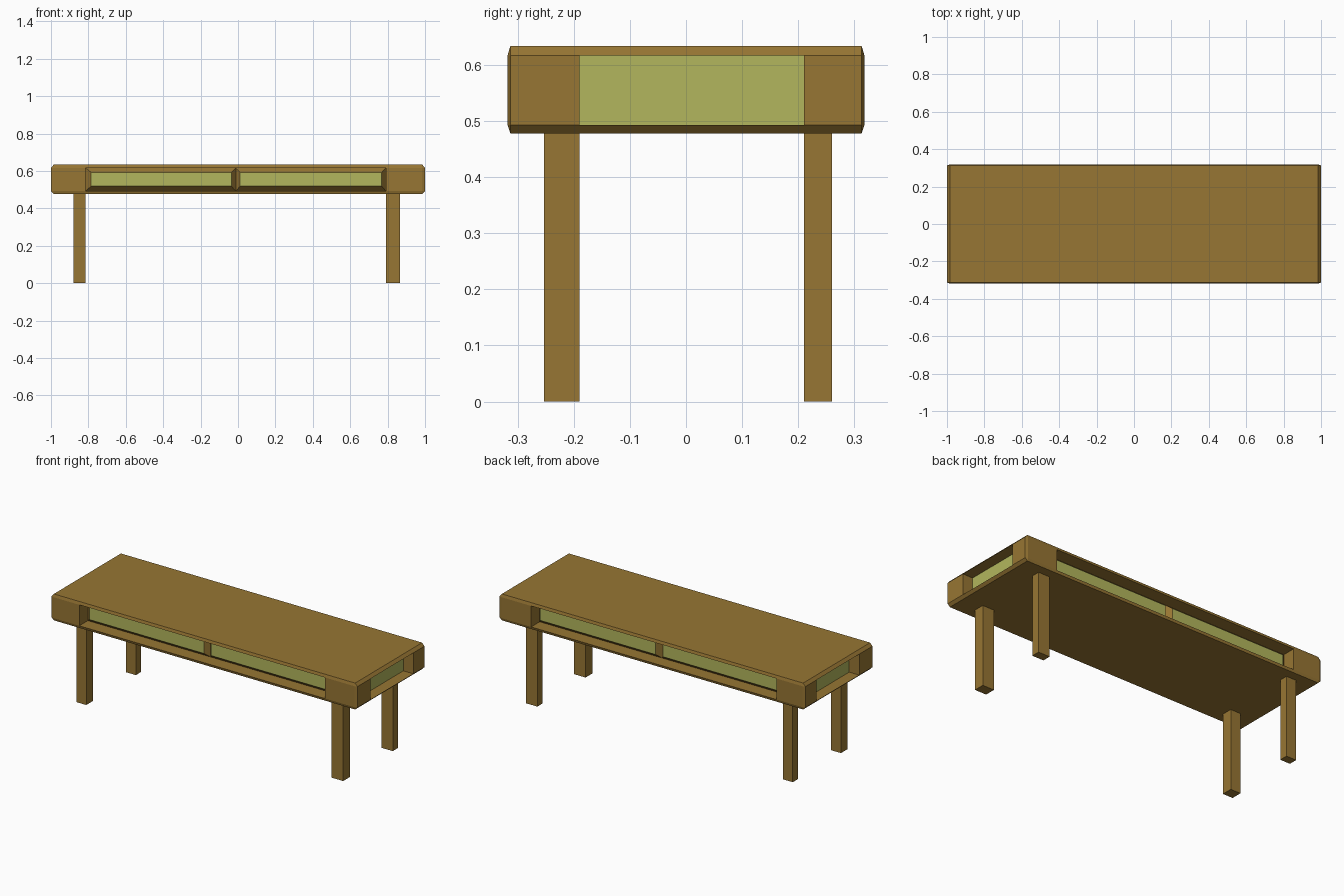
import bpy

if "Cube" in bpy.data.objects:
    bpy.data.objects.remove(bpy.data.objects["Cube"])

Z0, Z1, Z2, Z3 = 0.478, 0.493, 0.617, 0.634   # slab and opening heights
HX, HY = 1.0, 0.318                           # half size of the body
CX, CY = 0.985, 0.313                         # half size inside the chamfers


def material(name, color):
    m = bpy.data.materials.new(name)
    m.diffuse_color = color
    m.use_nodes = True
    m.node_tree.nodes["Principled BSDF"].inputs["Base Color"].default_value = m.diffuse_color
    return m


wood = material("wood", (0.31, 0.18, 0.033, 1))
green = material("green", (0.45, 0.47, 0.11, 1))


def add(name, verts, faces, mats=(wood,), accent=None):
    me = bpy.data.meshes.new(name)
    me.from_pydata(verts, [], faces)
    for m in mats:
        me.materials.append(m)
    if accent is not None:
        me.polygons[accent].material_index = 1
    # consistent outward normals for each closed part
    import bmesh
    bm = bmesh.new()
    bm.from_mesh(me)
    bmesh.ops.recalc_face_normals(bm, faces=bm.faces)
    bm.to_mesh(me)
    bm.free()
    ob = bpy.data.objects.new(name, me)
    bpy.context.collection.objects.link(ob)
    return ob


def prism(name, pts, za, zb, mat=wood):
    n = len(pts)
    verts = [(x, y, za) for x, y in pts] + [(x, y, zb) for x, y in pts]
    faces = [tuple(range(n)), tuple(range(n, 2 * n))]
    faces += [(i, (i + 1) % n, n + (i + 1) % n, n + i) for i in range(n)]
    return add(name, verts, faces, (mat,))


def rect(x0, x1, y0, y1):
    return [(x0, y0), (x1, y0), (x1, y1), (x0, y1)]


# Chamfered top and bottom slabs: octagon tapering to a rectangle
def slab(name, z_wide, z_narrow):
    octagon = [(CX, -HY), (HX, -CY), (HX, CY), (CX, HY),
               (-CX, HY), (-HX, CY), (-HX, -CY), (-CX, -HY)]
    inner = [(CX, -CY), (CX, CY), (-CX, CY), (-CX, -CY)]
    verts = [(x, y, z_wide) for x, y in octagon] + [(x, y, z_narrow) for x, y in inner]
    faces = [tuple(range(8)), (8, 9, 10, 11)]
    for i in range(4):
        a, b, c, k = 2 * i, 2 * i + 1, (2 * i + 2) % 8, 8 + i
        faces += [(a, b, k), (b, c, 8 + (i + 1) % 4, k)]
    add(name, verts, faces)


slab("table_top", Z2, Z3)
slab("bottom_board", Z1, Z0)

# Corner blocks and the legs set just inside them
for sx, xi, xo, side in ((-1, -0.815, -0.88, "left"), (1, 0.79, 0.865, "right")):
    for sy, yi, yo, end in ((-1, -0.19, -0.253, "front"), (1, 0.21, 0.26, "back")):
        block = [(xi, yi), (sx * HX, yi), (sx * HX, sy * CY), (sx * CX, sy * HY), (xi, sy * HY)]
        prism(f"{end}_{side}_corner_block", block, Z1, Z2)
        prism(f"{end}_{side}_leg", rect(xi, xo, yi, yo), 0, Z0)
    # Recessed end panel
    prism(f"{side}_end_panel", rect(sx * 0.934, sx * 0.90, -0.19, 0.21), Z1, Z2, green)

# Drawers with chamfered rims and green faces, on the front and the back
for s, end in ((-1, "front"), (1, "back")):
    for side, x0, x1, f0, f1 in (("left", -0.815, -0.012, -0.785, -0.036),
                                 ("right", -0.012, 0.79, 0.012, 0.768)):
        verts = []
        for a, b, za, zb, y in ((x0, x1, Z1, Z2, s * (HY - 0.12)),
                                (x0, x1, Z1, Z2, s * (HY - 0.08)),
                                (f0, f1, 0.519, 0.592, s * (HY - 0.05))):
            verts += [(a, y, za), (b, y, za), (b, y, zb), (a, y, zb)]
        faces = [(0, 1, 2, 3), (8, 9, 10, 11)]
        for k in (0, 4):
            faces += [(k + i, k + (i + 1) % 4, k + 4 + (i + 1) % 4, k + 4 + i) for i in range(4)]
        add(f"{end}_{side}_drawer", verts, faces, (wood, green), accent=1)
